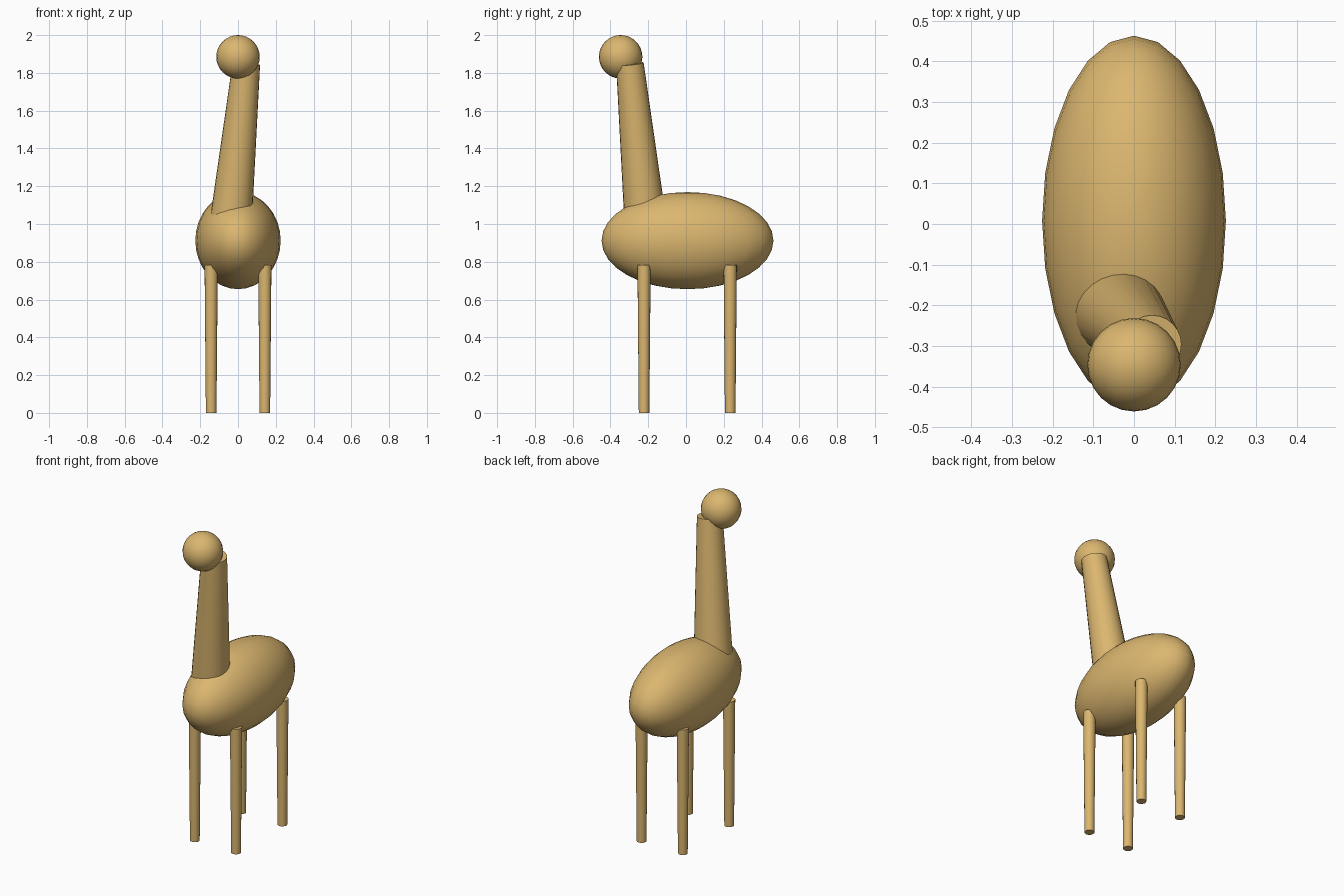
import bpy
import math
from mathutils import Vector

cube = bpy.data.objects.get("Cube")
if cube:
    bpy.data.objects.remove(cube, do_unlink=True)

TAN = (0.71, 0.47, 0.16, 1.0)
hide = bpy.data.materials.new("tan hide")
hide.use_nodes = True
hide.diffuse_color = TAN
hide.node_tree.nodes["Principled BSDF"].inputs["Base Color"].default_value = TAN


def finish(name):
    """Name, colour and smooth the part just added."""
    part = bpy.context.object
    part.name = name
    part.data.materials.append(hide)
    bpy.ops.object.shade_smooth_by_angle(angle=math.radians(40))
    return part


def ellipsoid(name, centre, radii):
    bpy.ops.mesh.primitive_uv_sphere_add(segments=24, ring_count=16, radius=1, location=centre)
    bpy.context.object.scale = radii
    bpy.ops.object.transform_apply(location=False, rotation=False, scale=True)
    return finish(name)


def tapered_rod(name, bottom, top, r_bottom, r_top, sides):
    """Capped cone whose axis runs from bottom to top."""
    bottom, top = Vector(bottom), Vector(top)
    axis = top - bottom
    bpy.ops.mesh.primitive_cone_add(vertices=sides, radius1=r_bottom, radius2=r_top,
                                    depth=axis.length, location=(bottom + top) / 2)
    bpy.context.object.rotation_euler = axis.to_track_quat('Z', 'Y').to_euler()
    return finish(name)


# Body and head
ellipsoid("body", (0, 0.008, 0.912), (0.226, 0.455, 0.257))
ellipsoid("head", (0, -0.346, 1.885), (0.115, 0.115, 0.115))

# Neck, leaning forward and to the left
tapered_rod("neck", (-0.039, -0.214, 1.0), (0.044, -0.297, 1.848), 0.112, 0.073, 24)

# Four legs, narrowing to the feet
for end, y in (("front", -0.222), ("back", 0.234)):
    for side, x in (("left", 0.142), ("right", -0.142)):
        tapered_rod(f"{end}_{side}_leg", (x, y, 0), (x, y, 0.782), 0.028, 0.035, 16)
